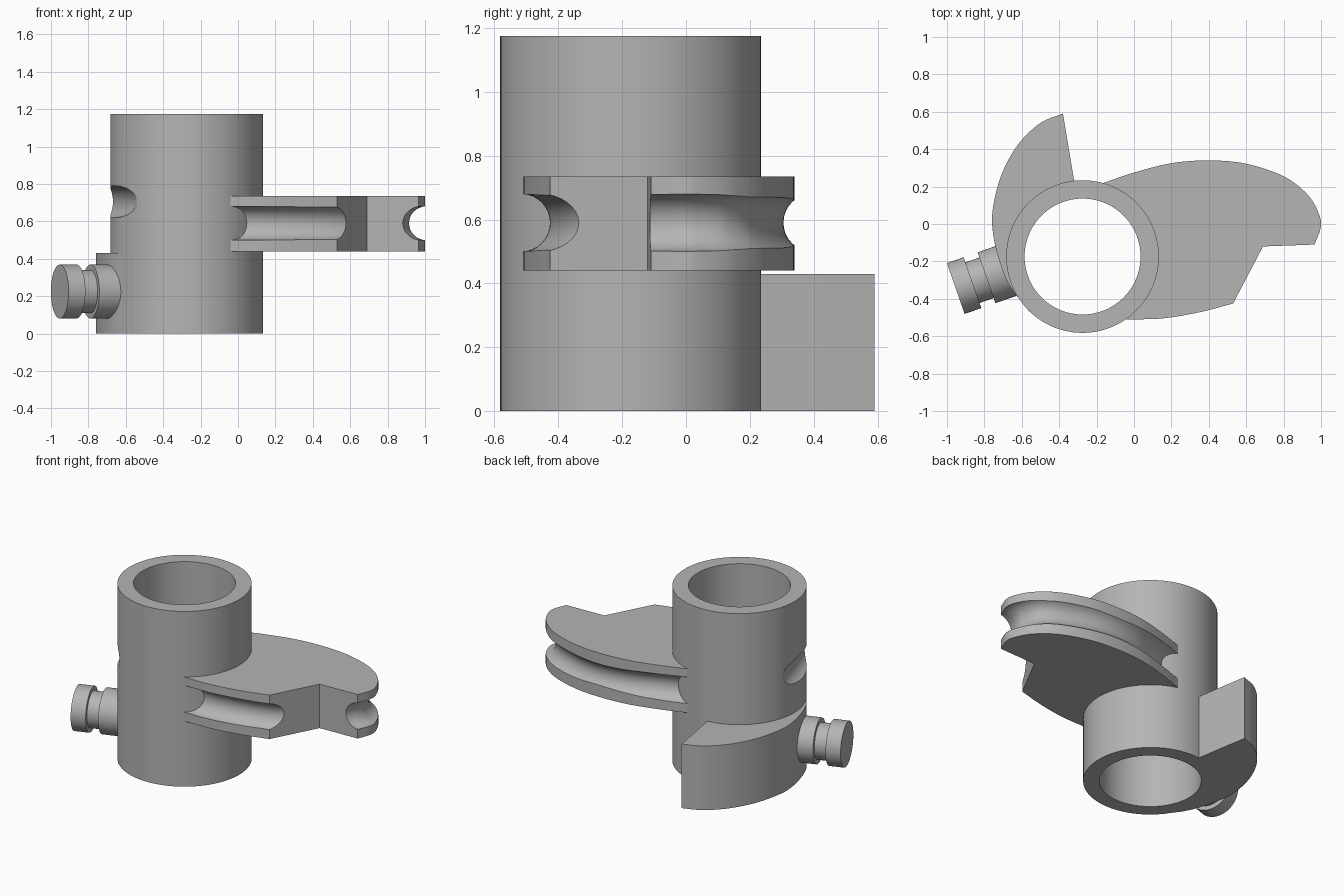
import bpy, bmesh, math
from mathutils import Vector, Matrix

if "Cube" in bpy.data.objects:
    bpy.data.objects.remove(bpy.data.objects["Cube"])

AXIS = Vector((-0.275, -0.174, 0))
OUTER, INNER, HEIGHT = 0.408, 0.31, 1.175

grey = bpy.data.materials.new("plain grey")
grey.use_nodes = True
grey.diffuse_color = (0.46, 0.46, 0.46, 1)
grey.node_tree.nodes["Principled BSDF"].inputs["Base Color"].default_value = grey.diffuse_color


def make(name, bm):
    bmesh.ops.recalc_face_normals(bm, faces=bm.faces)
    mesh = bpy.data.meshes.new(name)
    bm.to_mesh(mesh)
    bm.free()
    mesh.materials.append(grey)
    ob = bpy.data.objects.new(name, mesh)
    bpy.context.collection.objects.link(ob)
    return ob


def smooth_path(points, steps=8):
    """Catmull-Rom curve through 2D points."""
    p = [Vector(q) for q in points]
    p = [2 * p[0] - p[1]] + p + [2 * p[-1] - p[-2]]
    out = []
    for a, b, c, d in zip(p, p[1:], p[2:], p[3:]):
        for i in range(steps):
            t = i / steps
            out.append(0.5 * (2 * b + (c - a) * t + (2 * a - 5 * b + 4 * c - d) * t * t
                              + (3 * b - a - 3 * c + d) * t ** 3))
    return out + [p[-2]]


def prism(name, outline, z0, z1):
    bm = bmesh.new()
    face = bm.faces.new([bm.verts.new((q[0], q[1], z0)) for q in outline])
    top = bmesh.ops.extrude_face_region(bm, geom=[face])["geom"]
    bmesh.ops.translate(bm, vec=(0, 0, z1 - z0),
                        verts=[v for v in top if isinstance(v, bmesh.types.BMVert)])
    return make(name, bm)


def rod(name, centre, direction, radius, length, sides=64):
    bm = bmesh.new()
    turn = Vector(direction).to_track_quat('Z', 'Y').to_matrix().to_4x4()
    bmesh.ops.create_cone(bm, cap_ends=True, segments=sides, radius1=radius, radius2=radius,
                          depth=length, matrix=Matrix.Translation(centre) @ turn)
    return make(name, bm)


def sweep(name, path, z, radius, sides=32):
    """Round bar following a flat path."""
    bm = bmesh.new()
    rings = []
    for i, q in enumerate(path):
        tangent = path[min(i + 1, len(path) - 1)] - path[max(i - 1, 0)]
        side = Vector((tangent.y, -tangent.x, 0)).normalized()
        ring = []
        for k in range(sides):
            a = math.tau * k / sides
            ring.append(bm.verts.new(Vector((q.x, q.y, z)) + side * radius * math.cos(a)
                                     + Vector((0, 0, radius * math.sin(a)))))
        rings.append(ring)
    for r, s in zip(rings, rings[1:]):
        for k in range(sides):
            n = (k + 1) % sides
            bm.faces.new((r[k], r[n], s[n], s[k]))
    bm.faces.new(rings[0])
    bm.faces.new(rings[-1])
    return make(name, bm)


def cut(ob, *cutters):
    for c in cutters:
        m = ob.modifiers.new("cut", 'BOOLEAN')
        m.operation, m.solver, m.object = 'DIFFERENCE', 'EXACT', c
    bpy.context.view_layer.update()
    mesh = bpy.data.meshes.new_from_object(ob.evaluated_get(bpy.context.evaluated_depsgraph_get()))
    ob.modifiers.clear()
    ob.data = mesh
    for c in cutters:
        bpy.data.objects.remove(c)


def wall_bore():
    """Cutter that trims parts inside the sleeve wall."""
    return rod("wall_bore", AXIS + Vector((0, 0, 0.5)), (0, 0, 1), 0.36, 4)


# Sleeve with a round notch across its side
mid = AXIS + Vector((0, 0, HEIGHT / 2))
sleeve = rod("sleeve", mid, (0, 0, 1), OUTER, HEIGHT, 96)
angle = math.radians(197)
out = Vector((math.cos(angle), math.sin(angle), 0))
notch = rod("notch", AXIS + out * 0.435 + Vector((0, 0, 0.705)), (-out.y, out.x, 0), 0.09, 1)
cut(sleeve, rod("bore", mid, (0, 0, 1), INNER, 3, 96), notch)

# Lower cam
lower_edge = smooth_path([(-0.38, 0.59), (-0.5, 0.54), (-0.62, 0.425), (-0.71, 0.26), (-0.755, 0.08),
                          (-0.755, -0.04), (-0.725, -0.18), (-0.67, -0.32), (-0.56, -0.469)])
lower_cam = prism("lower_cam", lower_edge + [AXIS.xy, Vector((-0.315, 0.2))], 0, 0.43)
cut(lower_cam, wall_bore())

# Upper cam with two rope grooves
back_edge = smooth_path([(-0.165, 0.219), (0, 0.275), (0.2, 0.325), (0.4, 0.34), (0.6, 0.322),
                         (0.8, 0.255), (0.93, 0.155), (0.99, 0.05), (0.998, -0.02), (0.965, -0.11)])
front_edge = smooth_path([(0.53, -0.425), (0.35, -0.472), (0.15, -0.505), (-0.04, -0.51)])
upper_cam = prism("upper_cam", back_edge + [Vector((0.69, -0.12))] + front_edge + [AXIS.xy], 0.44, 0.735)
back_groove = sweep("back_groove", smooth_path([(-0.35, 0.16), (-0.165, 0.235), (0, 0.3), (0.2, 0.37),
                    (0.4, 0.395), (0.6, 0.37), (0.83, 0.285), (0.95, 0.18), (1.0, 0.05),
                    (1.0, -0.04), (0.975, -0.12), (0.94, -0.2)]), 0.59, 0.09)
front_groove = sweep("front_groove", smooth_path([(0.7, -0.38), (0.53, -0.45), (0.35, -0.492),
                     (0.15, -0.515), (-0.04, -0.51), (-0.2, -0.5)]), 0.59, 0.09)
cut(upper_cam, back_groove, front_groove, wall_bore())

# Grooved side peg: rim, neck and base
tip, inward = Vector((-0.953, -0.345, 0.225)), Vector((0.944, 0.33, 0)).normalized()
parts = [sleeve, lower_cam, upper_cam]
for name, start, end, radius in (("peg_rim", 0, 0.095, 0.144), ("peg_neck", 0.09, 0.18, 0.115),
                                 ("peg_base", 0.174, 0.34, 0.144)):
    parts.append(rod(name, tip + inward * (start + end) / 2, inward, radius, end - start))

# Smooth curved walls, keep edges sharp
bpy.ops.object.select_all(action='DESELECT')
for ob in parts:
    ob.select_set(True)
bpy.context.view_layer.objects.active = sleeve
bpy.ops.object.shade_smooth_by_angle(angle=math.radians(30))
